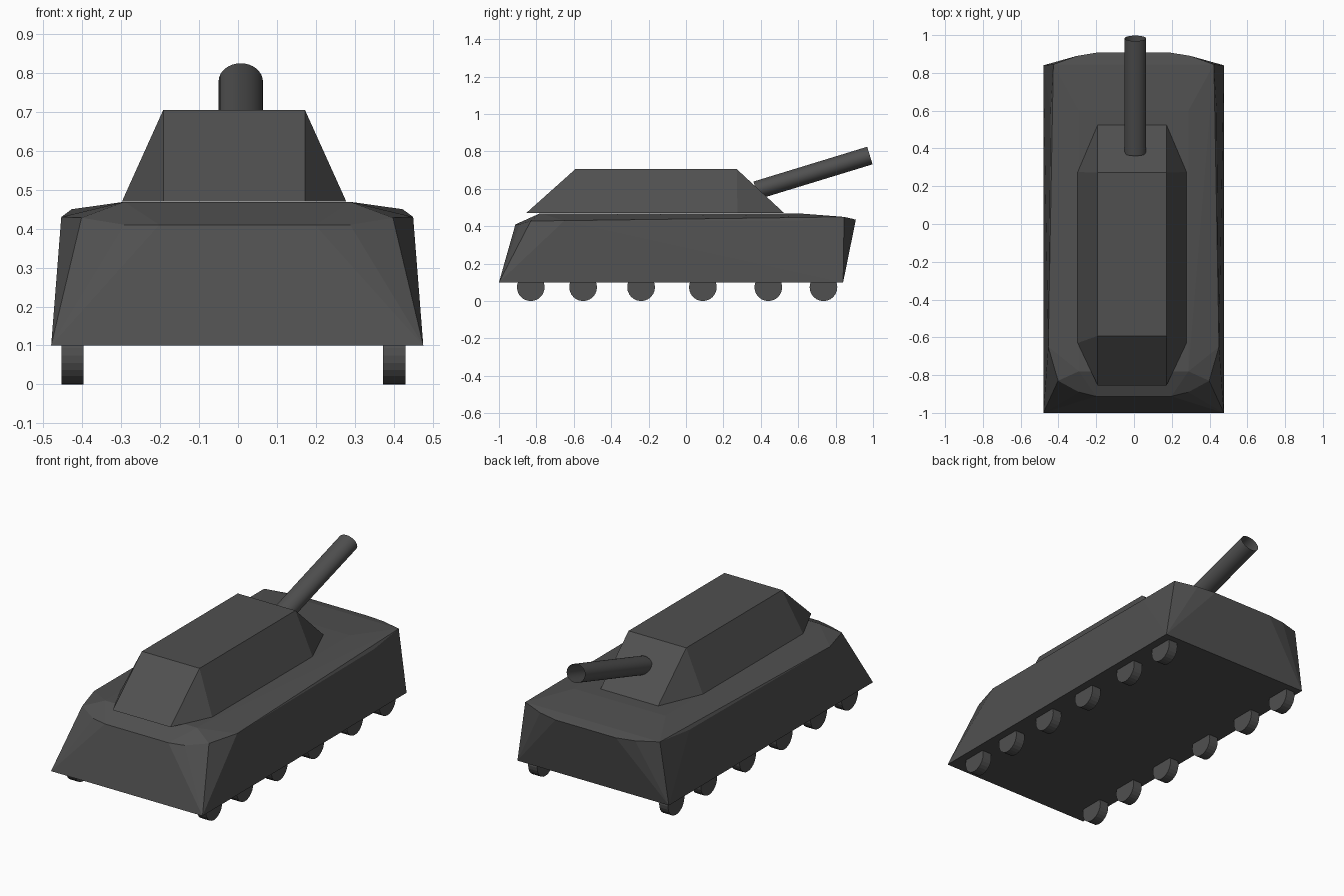
import bpy, bmesh, math
from mathutils import Vector, Matrix

if "Cube" in bpy.data.objects:
    bpy.data.objects.remove(bpy.data.objects["Cube"])

grey = bpy.data.materials.new("dark grey")
grey.diffuse_color = (0.08, 0.08, 0.08, 1)
grey.use_nodes = True
grey.node_tree.nodes["Principled BSDF"].inputs["Base Color"].default_value = grey.diffuse_color


def finish(name, bm):
    bmesh.ops.recalc_face_normals(bm, faces=bm.faces)
    me = bpy.data.meshes.new(name)
    bm.to_mesh(me)
    bm.free()
    me.materials.append(grey)
    ob = bpy.data.objects.new(name, me)
    bpy.context.collection.objects.link(ob)
    return ob


def hull_part(name, half, shift=0.0):
    """Faceted solid through points mirrored about x = shift."""
    bm = bmesh.new()
    for x, y, z in half:
        for s in (-1, 1):
            bm.verts.new((s * x + shift, y, z))
    res = bmesh.ops.convex_hull(bm, input=bm.verts)
    junk = [v for v in res["geom_interior"] if isinstance(v, bmesh.types.BMVert)]
    bmesh.ops.delete(bm, geom=junk, context='VERTS')
    bmesh.ops.dissolve_limit(bm, angle_limit=math.radians(1),
                             verts=bm.verts, edges=bm.edges)
    return finish(name, bm)


def tube(name, a, b, rx, ry, segs, capped):
    """Round bar from a to b."""
    a, b = Vector(a), Vector(b)
    d = b - a
    bm = bmesh.new()
    bmesh.ops.create_cone(bm, cap_ends=capped, segments=segs,
                          radius1=1, radius2=1, depth=d.length)
    z = d.normalized()
    x = Vector((1, 0, 0)) if abs(z.x) < 0.9 else Vector((0, 1, 0))
    y = z.cross(x)
    rot = Matrix((x * rx, y * ry, z)).transposed().to_4x4()
    bm.transform(Matrix.Translation((a + b) / 2) @ rot)
    return finish(name, bm)


# Armoured body: base, rim, then deck
hull_part("body", [
    (0.478, -1.0, 0.10), (0.478, 0.84, 0.10),
    (0.20, -0.912, 0.41), (0.29, -0.89, 0.41), (0.40, -0.83, 0.428),
    (0.452, -0.65, 0.43), (0.44, 0.60, 0.43),
    (0.425, 0.845, 0.45), (0.30, 0.89, 0.44), (0.19, 0.908, 0.435),
    (0.29, -0.78, 0.469), (0.29, 0.60, 0.469),
], -0.002)

# Turret: eight-sided base tapering to a flat roof
hull_part("turret", [
    (0.182, -0.855, 0.47), (0.182, 0.525, 0.47),
    (0.288, -0.63, 0.47), (0.288, 0.275, 0.47),
    (0.182, -0.592, 0.705), (0.182, 0.272, 0.705),
], -0.01)

# Raised gun barrel, open at the muzzle
barrel = tube("gun_barrel", (0.007, 0.375, 0.592), (0.007, 0.983, 0.778),
              0.057, 0.049, 32, False)
for p in barrel.data.polygons:
    p.use_smooth = True

# Road wheels, six per side
for side, x0, x1 in (("left", -0.453, -0.397), ("right", 0.373, 0.43)):
    for i, y in enumerate((-0.83, -0.55, -0.24, 0.09, 0.44, 0.735)):
        tube(f"{side}_wheel_{i + 1}", (x0, y, 0.074), (x1, y, 0.074),
             0.074, 0.074, 24, True)
